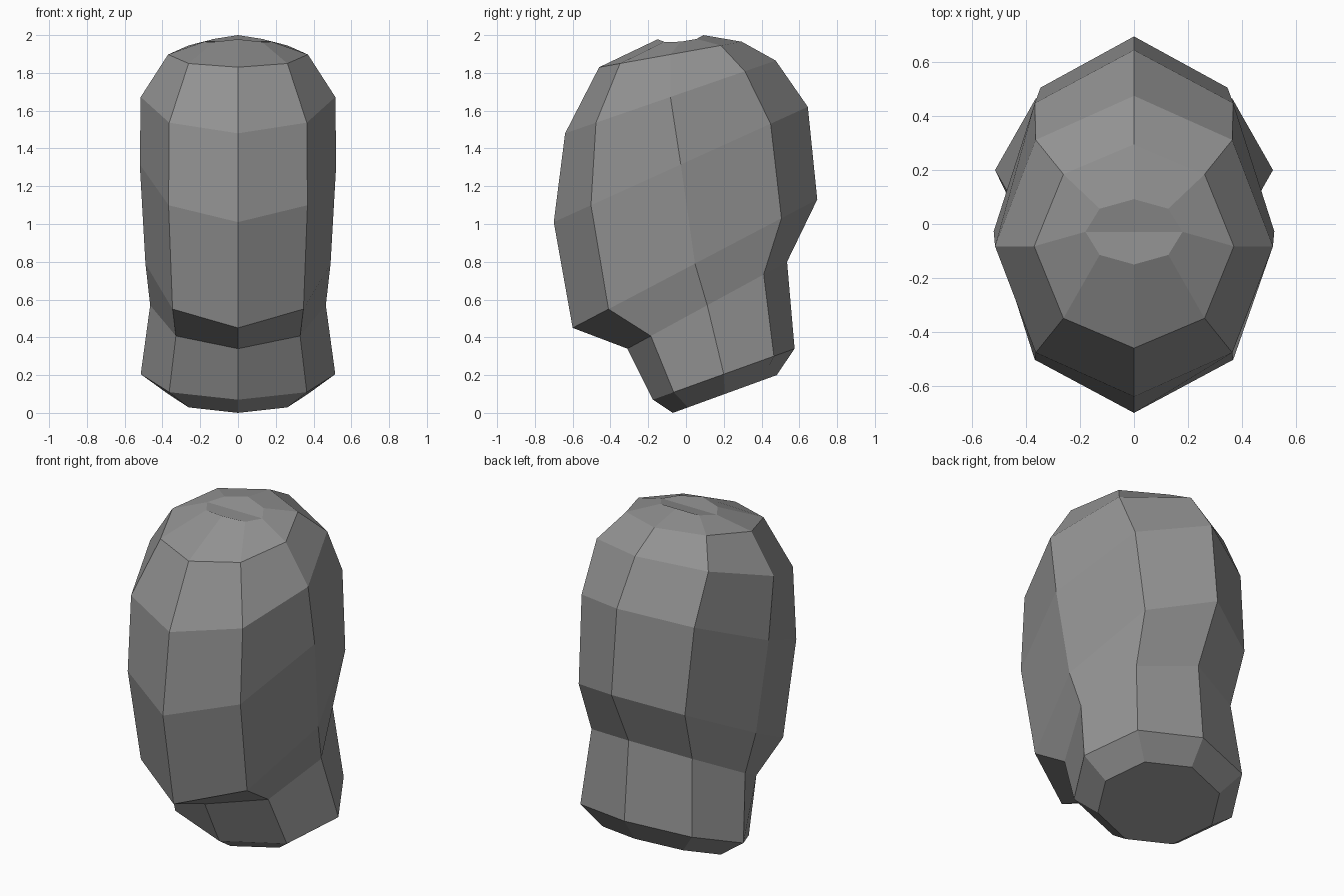
import bpy, bmesh, math

cube = bpy.data.objects.get("Cube")
if cube:
    bpy.data.objects.remove(cube, do_unlink=True)

# One plain grey material
grey = bpy.data.materials.new("grey")
grey.use_nodes = True
colour = (0.29, 0.29, 0.29, 1.0)
grey.diffuse_color = colour
bsdf = next(n for n in grey.node_tree.nodes if n.type == 'BSDF_PRINCIPLED')
bsdf.inputs["Base Color"].default_value = colour
bsdf.inputs["Roughness"].default_value = 0.8

# Tilted eight-sided rings, neck to crown:
# front y, front z, back y, back z, half width, sag at the sides
RINGS = [
    (-0.07, 0.00, 0.48, 0.20, 0.37, 0),     # neck base
    (-0.175, 0.07, 0.575, 0.34, 0.515, 0),  # neck flare
    (-0.31, 0.34, 0.535, 0.80, 0.465, 0),   # under the chin
    (-0.60, 0.45, 0.695, 1.13, 0.49, 0),    # chin
    (-0.70, 1.01, 0.645, 1.62, 0.52, 0),    # cheeks
    (-0.64, 1.48, 0.475, 1.865, 0.515, 0),  # brow
    (-0.46, 1.83, 0.295, 1.965, 0.37, 0),   # upper skull
    (-0.15, 1.978, 0.092, 2.00, 0.18, 0.024),  # crown
]
SIDES = 8


def add_ring(bm, fy, fz, by, bz, half, sag):
    verts = []
    for i in range(SIDES):
        a = 2 * math.pi * i / SIDES
        t = (1 - math.cos(a)) / 2
        verts.append(bm.verts.new((half * math.sin(a),
                                   fy + (by - fy) * t,
                                   fz + (bz - fz) * t - sag * abs(math.sin(a)))))
    return verts


# Head and neck as one lofted shell
bm = bmesh.new()
rings = [add_ring(bm, *r) for r in RINGS]
for low, high in zip(rings, rings[1:]):
    for i in range(SIDES):
        j = (i + 1) % SIDES
        bm.faces.new((low[i], low[j], high[j], high[i]))

# Flat neck base, and a crown creased from side to side
bm.faces.new(rings[0][::-1])
top = rings[-1]
bm.faces.new(top[2:7])
bm.faces.new(top[6:] + top[:3])
bmesh.ops.recalc_face_normals(bm, faces=bm.faces)

mesh = bpy.data.meshes.new("head")
bm.to_mesh(mesh)
bm.free()
mesh.materials.append(grey)
head = bpy.data.objects.new("head", mesh)
bpy.context.collection.objects.link(head)
